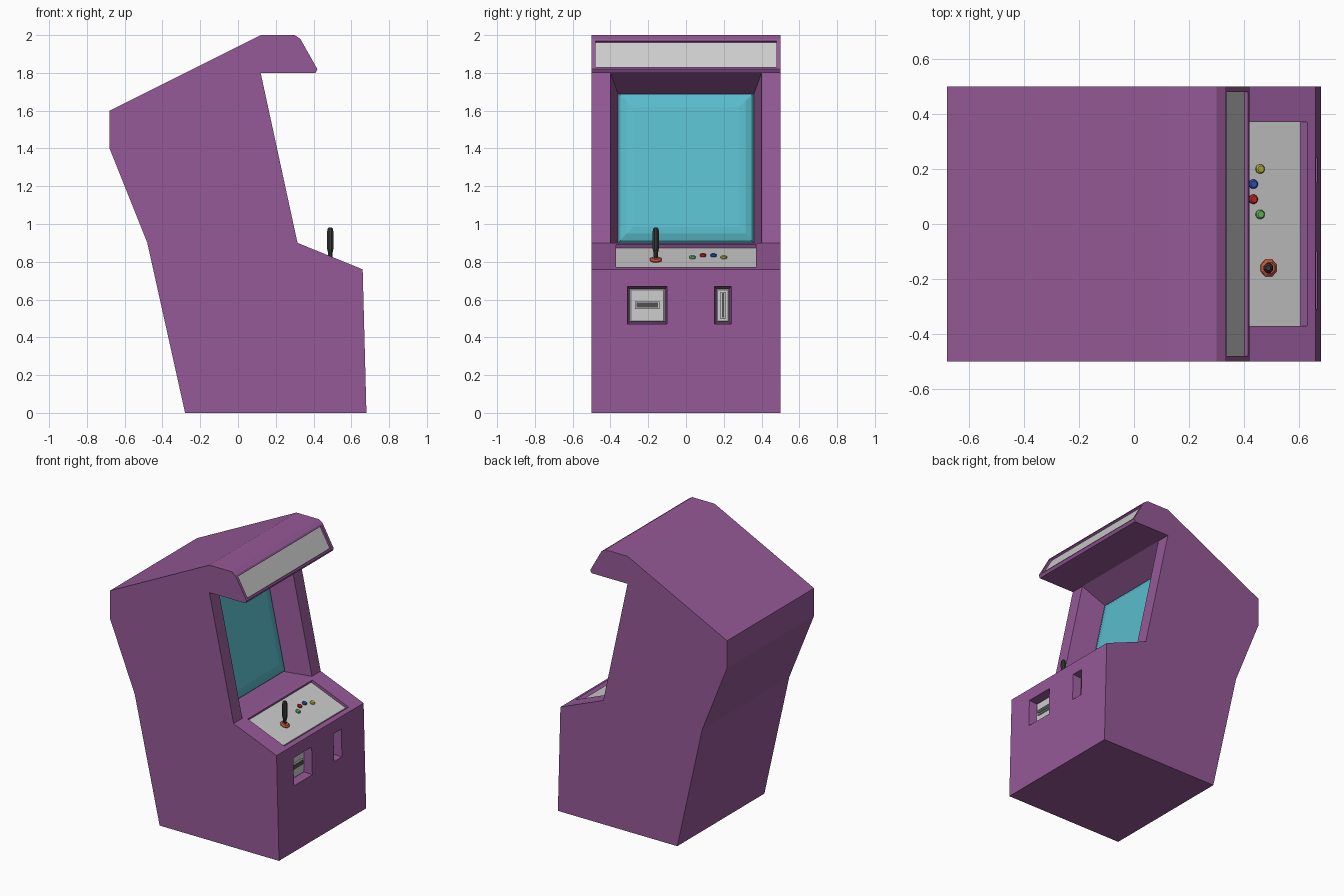
import bpy, bmesh, math
from mathutils import Vector, Matrix

if "Cube" in bpy.data.objects:
    bpy.data.objects.remove(bpy.data.objects["Cube"])

HALF = 0.5


def material(name, rgb):
    m = bpy.data.materials.new(name)
    m.diffuse_color = (*rgb, 1)
    m.use_nodes = True
    m.node_tree.nodes["Principled BSDF"].inputs["Base Color"].default_value = m.diffuse_color
    return m


PURPLE = material("purple", (0.30, 0.10, 0.31))
TEAL = material("teal", (0.10, 0.50, 0.60))
BLACK = material("black", (0.04, 0.04, 0.04))
DARK = material("dark_grey", (0.08, 0.08, 0.08))


def finish(bm, name, mat=None):
    bmesh.ops.remove_doubles(bm, verts=bm.verts, dist=1e-5)
    bmesh.ops.recalc_face_normals(bm, faces=bm.faces)
    me = bpy.data.meshes.new(name)
    bm.to_mesh(me)
    bm.free()
    ob = bpy.data.objects.new(name, me)
    bpy.context.collection.objects.link(ob)
    if mat:
        me.materials.append(mat)
    return ob


class Strip:
    """Flat strip of the cabinet between two profile points: y across, s along, h outward."""
    def __init__(self, a, b):
        self.p = Vector((a[0], 0, a[1]))
        d = Vector((b[0], 0, b[1])) - self.p
        self.length = d.length
        self.u = d.normalized()
        self.n = Vector((self.u.z, 0, -self.u.x))

    def pt(self, y, s, h=0.0):
        return self.p + self.u * s + self.n * h + Vector((0, y, 0))

    def rect(self, r, h=0.0, inset=0.0):
        y0, y1, s0, s1 = r
        y0, y1, s0, s1 = y0 + inset, y1 - inset, s0 + inset, s1 - inset
        return [self.pt(y, s, h) for y, s in ((y0, s0), (y1, s0), (y1, s1), (y0, s1))]


def bridge(bm, a, b):
    for i in range(4):
        j = (i + 1) % 4
        # skip slivers where an opening touches the strip edge
        if (a[j] - a[i]).cross(b[i] - a[i]).length > 1e-6:
            bm.faces.new([bm.verts.new(v) for v in (a[i], a[j], b[j], b[i])])


def recess(bm, strip, outer, opening, floor, depth):
    o, m, f = strip.rect(outer), strip.rect(opening), strip.rect(floor, -depth)
    bridge(bm, o, m)
    bridge(bm, m, f)
    bm.faces.new([bm.verts.new(v) for v in f])


def plate(name, strip, r, layers, mat=None):
    """Stacked rectangles, each layer is (inset, height)."""
    bm = bmesh.new()
    loops = [strip.rect(r, h, i) for i, h in layers]
    for a, b in zip(loops, loops[1:]):
        bridge(bm, a, b)
    for l in (loops[0], loops[-1]):
        bm.faces.new([bm.verts.new(v) for v in l])
    return finish(bm, name, mat)


def lathe(name, rings, sides, origin, axis, mat):
    """Closed turned shape, rings are (radius, height)."""
    bm = bmesh.new()
    rot = Vector((0, 0, 1)).rotation_difference(axis).to_matrix().to_4x4()
    mtx = Matrix.Translation(origin) @ rot
    rows = []
    for r, z in rings:
        angles = [2 * math.pi * (k + 0.5) / sides for k in range(sides)]
        rows.append([bm.verts.new(mtx @ Vector((r * math.cos(a), r * math.sin(a), z))) for a in angles])
    for a, b in zip(rows, rows[1:]):
        for k in range(sides):
            j = (k + 1) % sides
            bm.faces.new((a[k], a[j], b[j], b[k]))
    bm.faces.new(rows[0])
    bm.faces.new(rows[-1])
    return finish(bm, name, mat)


# Cabinet side profile (x, z)
profile = [(-0.28, 0), (0.68, 0), (0.66, 0.76), (0.315, 0.90), (0.12, 1.80), (0.41, 1.80),
           (0.42, 1.82), (0.33, 1.98), (0.30, 2.0), (0.12, 2.0), (-0.68, 1.60),
           (-0.68, 1.40), (-0.48, 0.90)]
strips = [Strip(a, b) for a, b in zip(profile, profile[1:] + profile[:1])]
front, deck, face, marquee = strips[1], strips[2], strips[3], strips[6]

# Recesses: strip index -> (y range of strip, opening, floor, depth)
coin_l, coin_r = (-0.31, -0.10, 0.47, 0.67), (0.15, 0.24, 0.47, 0.67)
coin_l_in, coin_r_in = (-0.298, -0.112, 0.482, 0.658), (0.162, 0.228, 0.482, 0.658)
screen_r = (-0.36, 0.36, 0.04, 0.85)
deck_r = (-0.37, 0.37, 0.05, 0.348)
sign_r = (-0.48, 0.48, 0.012, 0.17)
recesses = {
    1: [(-HALF, 0, coin_l, coin_l_in, 0.07), (0, HALF, coin_r, coin_r_in, 0.07)],
    2: [(-HALF, HALF, (-0.37, 0.37, 0.032, 0.348), deck_r, 0.028)],
    3: [(-HALF, HALF, (-0.4, 0.4, 0, face.length), screen_r, 0.20)],
    6: [(-HALF, HALF, sign_r, sign_r, 0.023)],
}

# Cabinet body
bm = bmesh.new()
for y in (-HALF, HALF):
    bm.faces.new([bm.verts.new((x, y, z)) for x, z in profile])
for i, st in enumerate(strips):
    if i in recesses:
        for y0, y1, opening, floor, depth in recesses[i]:
            recess(bm, st, (y0, y1, 0, st.length), opening, floor, depth)
    else:
        bm.faces.new([bm.verts.new(v) for v in st.rect((-HALF, HALF, 0, st.length))])
finish(bm, "cabinet_body", PURPLE)

# Bulging screen, sign panel and control panel
plate("screen", face, screen_r,
      [(0, -0.20), (0, -0.195), (0.012, -0.175), (0.045, -0.160), (0.08, -0.155)], TEAL)
plate("sign_panel", marquee, sign_r, [(0, -0.023), (0, -0.015)])
plate("control_panel", deck, deck_r, [(0, -0.028), (0, -0.02)])

# Coin return and coin slot
for name, r, slot in (("coin_return", coin_l_in, (-0.27, -0.14, 0.552, 0.592)),
                      ("coin_slot", coin_r_in, (0.183, 0.209, 0.498, 0.642))):
    plate(name + "_plate", front, r, [(0, -0.07), (0, -0.058), (0.006, -0.052)])
    plate(name + "_rim", front, slot, [(0, -0.052), (0, -0.042), (0.003, -0.040)])
    plate(name + "_opening", front, slot, [(0.007, -0.041), (0.007, -0.038)], DARK)


def on_deck(x, y):
    return deck.pt(y, (0.66 - x) / -deck.u.x, -0.02)


# Buttons
for name, x, y, rgb in (("yellow", 0.465, 0.20, (0.50, 0.45, 0.05)),
                        ("blue", 0.44, 0.145, (0.03, 0.09, 0.50)),
                        ("red", 0.44, 0.09, (0.55, 0.02, 0.02)),
                        ("green", 0.465, 0.035, (0.15, 0.50, 0.12))):
    lathe(name + "_button", [(0.017, -0.004), (0.017, 0.007), (0.012, 0.012)], 12,
          on_deck(x, y), deck.n, material(name, rgb))

# Joystick
base = on_deck(0.496, -0.16)
lathe("joystick_base", [(0.033, -0.004), (0.033, 0.006), (0.022, 0.014)], 8,
      base, deck.n, material("orange_red", (0.55, 0.09, 0.04)))
lathe("joystick_handle", [(0.011, 0), (0.012, 0.035), (0.018, 0.06), (0.019, 0.14),
                          (0.016, 0.165), (0.009, 0.174)], 8, base, Vector((0, 0, 1)), BLACK)
